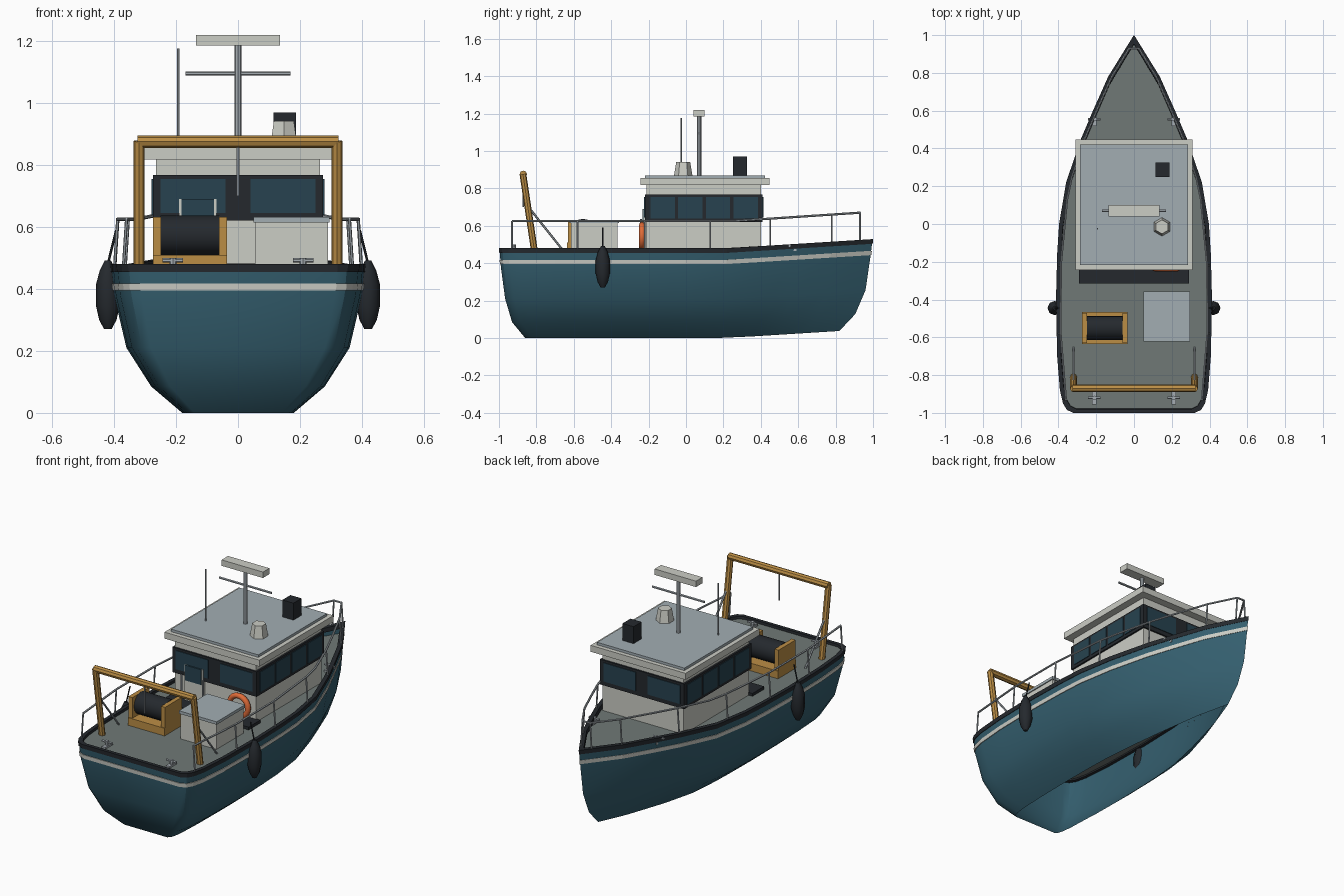
import bpy, bmesh, math
from mathutils import Vector

if "Cube" in bpy.data.objects:
    bpy.data.objects.remove(bpy.data.objects["Cube"])

def mat(name, c):
    m = bpy.data.materials.new(name)
    m.diffuse_color = (*c, 1)
    m.use_nodes = True
    m.node_tree.nodes["Principled BSDF"].inputs["Base Color"].default_value = m.diffuse_color
    return m

BLUE = mat("hull_blue", (.035, .115, .16))
WHITE = mat("off_white", (.6, .61, .56))
BLACK = mat("black", (.018, .022, .027))
GLASS = mat("glass", (.02, .055, .08))
TAN = mat("ochre", (.5, .27, .06))
DECK = mat("deck_grey", (.16, .19, .18))
ROOF = mat("roof_grey", (.36, .42, .45))
STEEL = mat("steel", (.38, .42, .45))
ORANGE = mat("orange", (.75, .15, .04))

def finish(bm, name, m, smooth=None):
    me = bpy.data.meshes.new(name)
    bmesh.ops.recalc_face_normals(bm, faces=bm.faces[:])
    bm.to_mesh(me)
    bm.free()
    me.materials.append(m)
    if smooth:
        me.shade_smooth() if hasattr(me, "shade_smooth") else None
        me.set_sharp_from_angle(angle=math.radians(smooth))
    o = bpy.data.objects.new(name, me)
    bpy.context.collection.objects.link(o)
    return o

def box(name, x, y, z, m):
    bm = bmesh.new()
    bmesh.ops.create_cube(bm, size=1)
    for v in bm.verts:
        v.co = [(a + b) / 2 + c * (b - a) for (a, b), c in zip((x, y, z), v.co)]
    return finish(bm, name, m)

def rod(name, a, b, r, m, r2=None, n=8):
    a, b = Vector(a), Vector(b)
    bm = bmesh.new()
    bmesh.ops.create_cone(bm, cap_ends=True, segments=n, radius1=r,
                          radius2=r if r2 is None else r2, depth=(b - a).length)
    q = (b - a).to_track_quat('Z', 'Y')
    for v in bm.verts:
        v.co = q @ v.co + (a + b) / 2
    return finish(bm, name, m, 40 if n > 6 else None)

def lerp_table(t, tab):
    for p, q in zip(tab, tab[1:]):
        if t <= q[0]:
            f = (t - p[0]) / (q[0] - p[0])
            return [a + (b - a) * f for a, b in zip(p[1:], q[1:])]
    return list(tab[-1][1:])

# Hull form: plan outline (length fraction, width fraction) and
# waterlines (z, half width, stern y, bow y)
PLAN = [(0, .78), (.008, .86), (.025, .91), (.06, .95), (.15, .985), (.3, 1), (.42, .985),
        (.5, .96), (.61, .87), (.725, .68), (.8, .525), (.89, .33), (1, 0)]
LEVELS = [(0, .18, -.86, .82), (.085, .28, -.93, .905), (.21, .36, -.967, .96),
          (.38, .4, -.99, .985), (.48, .41, -.997, .998)]

def sheer(y):
    return .045 * max(0, (y - .22) / .72)

def loop(z, off=0, flat=False):
    w, ys, yb = lerp_table(z, LEVELS)
    w, ys, yb = w + off, ys - off, yb + off * (1 if off > 0 else 2.5)
    right = [(w * f, ys + (yb - ys) * t) for t, f in PLAN]
    pts = right + [(-x, y) for x, y in right[-2::-1]]
    return [(x, y, z + (0 if flat else sheer(y))) for x, y in pts]

def loft(name, loops, m, closed=False, smooth=None):
    bm = bmesh.new()
    rings = [[bm.verts.new(p) for p in l] for l in loops]
    pairs = list(zip(rings, rings[1:])) + ([(rings[-1], rings[0])] if closed else [])
    for a, b in pairs:
        for i in range(len(a)):
            j = (i + 1) % len(a)
            bm.faces.new((a[i], a[j], b[j], b[i]))
    return finish(bm, name, m, smooth)

# Hull shell (open underneath), stripe, gunwale, deck
loft("hull", [loop(z) for z in (0, .085, .21, .38, .47)], BLUE, smooth=30)
loft("hull_stripe", [loop(.395), loop(.395, .004), loop(.418, .004), loop(.418)], WHITE)
loft("gunwale", [loop(.455, .003), loop(.48, .003), loop(.48, -.018), loop(.455, -.018)],
     BLACK, closed=True)
bm = bmesh.new()
bm.faces.new([bm.verts.new(p) for p in loop(.465, -.004, True)])
finish(bm, "deck", DECK)

# Wheelhouse
box("cabin_base", (-.265, .265), (-.21, .4), (.46, .625), WHITE)
box("window_band", (-.275, .275), (-.22, .41), (.62, .768), BLACK)
box("cabin_top", (-.265, .265), (-.21, .4), (.768, .82), WHITE)
box("roof", (-.31, .31), (-.243, .447), (.817, .855), WHITE)
box("roof_panel", (-.285, .285), (-.218, .422), (.855, .87), ROOF)
for s in (-1, 1):
    x = sorted((s * .04, s * .25))
    box("aft_window", x, (-.224, -.215), (.645, .755), GLASS)
    box("fore_window", x, (.405, .414), (.645, .755), GLASS)
    for i in range(4):
        y = -.19 + i * .148
        box("side_window", sorted((s * .27, s * .279)), (y, y + .13), (.638, .755), GLASS)

# Door with grab rails, step, life ring
box("door", (-.19, -.07), (-.228, -.208), (.47, .69), WHITE)
box("door_window", (-.182, -.078), (-.232, -.22), (.6, .69), GLASS)
for x in (-.2, -.06):
    rod("door_rail", (x, -.24, .5), (x, -.24, .635), .005, STEEL, n=6)
box("aft_step", (-.29, .29), (-.315, -.205), (.465, .482), BLACK)
bm = bmesh.new()
rings = []
for i in range(20):
    a = i * math.tau / 20
    rings.append([bm.verts.new((.17 + (.06 + .016 * math.cos(b)) * math.cos(a),
                                -.235 + .016 * math.sin(b),
                                .545 + (.06 + .016 * math.cos(b)) * math.sin(a)))
                  for b in [k * math.tau / 8 for k in range(8)]])
for i in range(20):
    for k in range(8):
        a, b, l = rings[i], rings[(i + 1) % 20], (k + 1) % 8
        bm.faces.new((a[k], b[k], b[l], a[l]))
finish(bm, "life_ring", ORANGE, 60)

# Roof equipment
rod("mast", (0, .07, .865), (0, .07, 1.19), .012, STEEL)
rod("mast_crossbar", (-.17, .07, 1.095), (.17, .07, 1.095), .007, STEEL, n=6)
box("radar_bar", (-.135, .135), (.04, .1), (1.185, 1.22), WHITE)
rod("antenna", (-.193, -.025, .865), (-.193, -.025, 1.175), .004, STEEL, n=6)
rod("lamp_dome", (.148, -.015, .865), (.148, -.015, .942), .05, WHITE, .037, n=6)
box("exhaust", (.115, .187), (.25, .325), (.865, .97), BLACK)

# Locker and winch on the aft deck
box("locker", (.055, .29), (-.615, -.365), (.462, .615), WHITE)
box("locker_lid", (.05, .296), (-.622, -.358), (.615, .632), ROOF)
box("winch_base", (-.275, -.035), (-.635, -.465), (.462, .51), TAN)
for x in (-.275, -.061):
    box("winch_cheek", (x, x + .026), (-.63, -.47), (.51, .632), TAN)
rod("winch_drum", (-.25, -.55, .573), (-.06, -.55, .573), .064, BLACK, n=16)

# Stern gantry
for s in (-1, 1):
    x = s * .32
    rod("gantry_leg", (x, -.81, .462), (x, -.872, .877), .018, TAN)
    rod("gantry_brace", (x, -.85, .71), (x, -.655, .465), .006, STEEL, n=6)
rod("gantry_beam", (-.325, -.87, .875), (.325, -.87, .875), .02, TAN)
rod("gantry_wire", (0, -.87, .7), (0, -.87, .87), .005, STEEL, n=6)

# Side rails
def half(y):
    return .41 * lerp_table((y + 1) / 2, PLAN)[0]

def rail_point(s, y):
    return (s * max(half(y) - .018, .018), y, .625 + .045 * max(0, (y - .25) / .68))

for s in (-1, 1):
    ys = (-.93, -.58, -.22, .13, .25, .45, .6, .78, .93)
    for a, b in zip(ys, ys[1:]):
        rod("top_rail", rail_point(s, a), rail_point(s, b), .006, STEEL, n=6)
    for y in (-.93, -.58, -.22, .13, .45, .78, .93):
        rod("rail_post", (s * (half(y) - .008), y, .47 + sheer(y)), rail_point(s, y),
            .005, STEEL, n=6)
rod("bow_rail", rail_point(-1, .93), rail_point(1, .93), .006, STEEL, n=6)

# Cleats
for s in (-1, 1):
    for y in (-.92, .555):
        x = s * .21
        rod("cleat_bar", (x - .033, y, .492), (x + .033, y, .492), .007, STEEL, n=6)
        box("cleat_foot", (x - .012, x + .012), (y - .035, y + .035), (.464, .476), STEEL)
        rod("cleat_post", (x, y, .47), (x, y, .5), .011, STEEL)

# Fenders hung from the rails
FENDER = [(.27, .012), (.3, .028), (.345, .038), (.415, .038), (.46, .026), (.492, .01)]
for s in (-1, 1):
    bm = bmesh.new()
    rings = [[bm.verts.new((s * .42 + r * math.cos(k * math.tau / 8),
                            -.445 + r * math.sin(k * math.tau / 8), z)) for k in range(8)]
             for z, r in FENDER]
    for a, b in zip(rings, rings[1:]):
        for k in range(8):
            bm.faces.new((a[k], a[(k + 1) % 8], b[(k + 1) % 8], b[k]))
    bm.faces.new(rings[0])
    bm.faces.new(rings[-1])
    finish(bm, "fender", BLACK, 50)
    rod("fender_rope", (s * .42, -.445, .48), (s * .393, -.445, .59), .004, BLACK, n=6)
